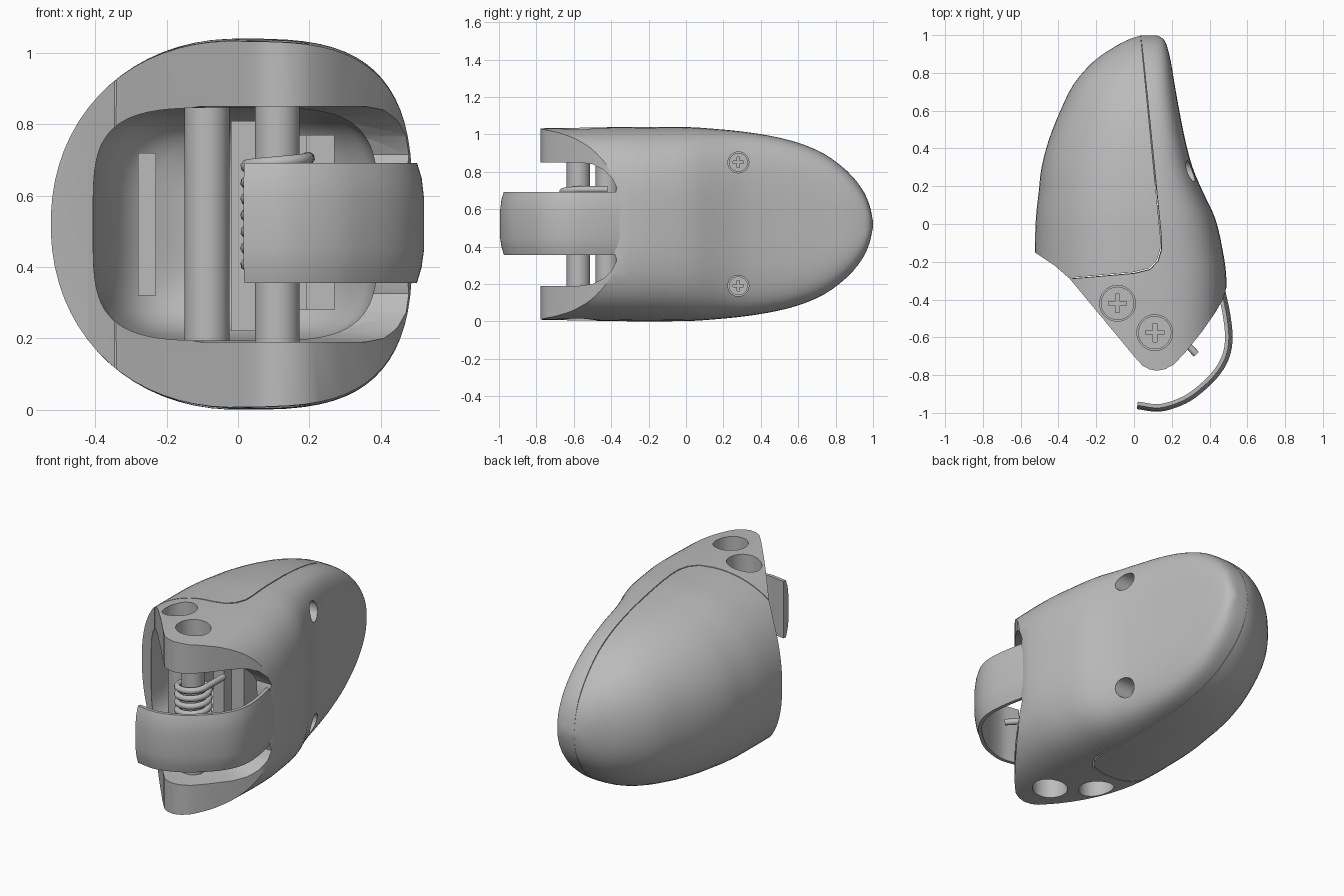
import bpy, bmesh, math
from mathutils import Vector

if "Cube" in bpy.data.objects:
    bpy.data.objects.remove(bpy.data.objects["Cube"], do_unlink=True)

GREY = bpy.data.materials.new("mid grey")
GREY.use_nodes = True
GREY.diffuse_color = (0.5, 0.5, 0.5, 1)
GREY.node_tree.nodes["Principled BSDF"].inputs["Base Color"].default_value = (0.5, 0.5, 0.5, 1)
MID = 0.52  # height of the symmetry plane


def add(name, data):
    ob = bpy.data.objects.new(name, data)
    bpy.context.scene.collection.objects.link(ob)
    data.materials.clear()
    data.materials.append(GREY)
    return ob


def skin(name, rings):
    """Closed solid through a row of rings with equal point counts."""
    bm = bmesh.new()
    vs = [[bm.verts.new(p) for p in ring] for ring in rings]
    n = len(vs[0])
    for a, b in zip(vs, vs[1:]):
        for i in range(n):
            j = (i + 1) % n
            bm.faces.new((a[i], a[j], b[j], b[i]))
    bm.faces.new(vs[0][::-1])
    bm.faces.new(vs[-1])
    bm.normal_update()
    if bm.calc_volume(signed=True) < 0:
        bmesh.ops.reverse_faces(bm, faces=bm.faces)
    me = bpy.data.meshes.new(name)
    bm.to_mesh(me)
    bm.free()
    return add(name, me)


def prism(name, pts, lo, hi, axis="Z"):
    """Extrude a flat outline: (x, y) along Z, or (y, z) along X."""
    place = (lambda u, v, w: (u, v, w)) if axis == "Z" else (lambda u, v, w: (w, u, v))
    return skin(name, [[place(u, v, w) for u, v in pts] for w in (lo, hi)])


def box(x0, x1, y0, y1):
    return [(x0, y0), (x1, y0), (x1, y1), (x0, y1)]


def circle(u, v, r, n=40):
    return [(u + r * math.cos(math.tau * i / n), v + r * math.sin(math.tau * i / n)) for i in range(n)]


def spline(pts, steps):
    """Smooth curve through points of any dimension."""
    p = [Vector(q) for q in pts]
    p = [2 * p[0] - p[1]] + p + [2 * p[-1] - p[-2]]
    out = []
    for a, b, c, d in zip(p, p[1:], p[2:], p[3:]):
        for k in range(steps):
            t = k / steps
            out.append(0.5 * (2 * b + (c - a) * t + (2 * a - 5 * b + 4 * c - d) * t * t
                              + (3 * b - a - 3 * c + d) * t ** 3))
    return out + [p[-2]]


def boolean(ob, cutter, op="DIFFERENCE"):
    mod = ob.modifiers.new("cut", "BOOLEAN")
    mod.operation, mod.object, mod.solver = op, cutter, "EXACT"
    bpy.context.view_layer.objects.active = ob
    bpy.ops.object.modifier_apply(modifier=mod.name)
    bpy.data.objects.remove(cutter, do_unlink=True)


def hull(name, left_pow, stations, n=72):
    """Loft of rounded sections: (y, left x, right x, centre x, half height, right squareness)."""
    rings = []
    for y, xl, xr, xc, h, right_pow in spline(stations, 3):
        ring = []
        for i in range(n):
            a = math.tau * (i + 0.5) / n
            c, s = math.cos(a), math.sin(a)
            e = 2 / (right_pow if c > 0 else left_pow)
            w = xr - xc if c > 0 else xc - xl
            ring.append((xc + math.copysign(w * abs(c) ** e, c), y,
                         MID + math.copysign(h * abs(s) ** e, s)))
        rings.append(ring)
    return skin(name, rings)


# Outer form of the housing
shell = hull("main_housing", 2.1, [
    (-0.95, -0.52, 0.485, 0, 0.51, 3.2), (-0.6, -0.52, 0.487, 0, 0.515, 3.2),
    (-0.3, -0.525, 0.49, 0, 0.52, 3.2), (-0.13, -0.525, 0.468, 0, 0.52, 3.2),
    (0.03, -0.52, 0.43, 0, 0.518, 3.3), (0.17, -0.505, 0.365, 0.01, 0.508, 3.5),
    (0.3, -0.49, 0.31, 0.02, 0.495, 3.8), (0.45, -0.45, 0.27, 0.03, 0.472, 4),
    (0.6, -0.39, 0.24, 0.03, 0.435, 4), (0.74, -0.32, 0.215, 0.03, 0.375, 4),
    (0.86, -0.215, 0.195, 0.04, 0.285, 3.8), (0.94, -0.1, 0.175, 0.05, 0.19, 3.5),
    (0.98, -0.02, 0.155, 0.06, 0.105, 3), (0.999, 0.04, 0.12, 0.08, 0.02, 3)])

# Hollow interior, a rounded bowl open at the nose
boolean(shell, hull("hollow_cutter", 4, [
    (-1.1, -0.402, 0.386, 0, 0.326, 4), (-0.25, -0.407, 0.391, 0, 0.327, 4),
    (-0.05, -0.39, 0.345, 0, 0.325, 4), (0.1, -0.345, 0.27, -0.02, 0.305, 4),
    (0.19, -0.27, 0.18, -0.03, 0.25, 4), (0.24, -0.14, 0.07, -0.03, 0.15, 4)]))

# Plan outline trims the nose into two lugs with upright walls
plan = [(-0.6, -0.1), (-0.42, -0.22), (-0.34, -0.29), (0, -0.7), (0.045, -0.75), (0.08, -0.769),
        (0.12, -0.777), (0.165, -0.768), (0.21, -0.745), (0.28, -0.67), (0.36, -0.57), (0.43, -0.47),
        (0.47, -0.4), (0.5, -0.3), (0.7, 0), (0.7, 1.2), (-0.7, 1.2), (-0.7, -0.1)]
boolean(shell, prism("plan_cutter", plan, -0.2, 1.3), "INTERSECT")

# Gap between the lugs, with rounded inner ends
lower = [(-1.2, 0.19), (-0.57, 0.19), (-0.5, 0.2), (-0.44, 0.23), (-0.395, 0.275), (-0.37, 0.325), (-0.38, 0.36)]
gap = lower + [(y, 2 * MID - z) for y, z in reversed(lower)]
boolean(shell, prism("gap_cutter", gap, -0.8, 0.8, "X"))

# Screw recesses in both lugs and on the side
PINS = [(-0.087, -0.42), (0.11, -0.575)]
SIDE = [(0.28, MID + 0.33), (0.28, MID - 0.33)]
for x, y in PINS:
    boolean(shell, prism("recess_cutter", circle(x, y, 0.095), 0.885, 1.3))
    boolean(shell, prism("recess_cutter", circle(x, y, 0.095), -0.3, 0.155))
for y, z in SIDE:
    boolean(shell, prism("recess_cutter", circle(y, z, 0.056), 0.19, 0.6, "X"))

# Split off the grip cover along a fine groove that closes at mid height
seam = [(0.015, 1.2), (0.14, -0.07), (0.14, -0.13), (0.122, -0.19), (0.08, -0.235), (0, -0.255),
        (-0.34, -0.285), (-0.8, -0.285), (-0.8, 1.2)]
cover = add("grip_cover", shell.data.copy())
boolean(cover, prism("cover_cutter", seam, -0.3, 1.4), "INTERSECT")
boolean(shell, skin("seam_cutter", [[(x + d, y - d, z) for x, y in seam]
                                    for z, d in ((-0.36, 0.01), (MID, 0), (1.4, 0.01))]))


# Screws with a cross slot
def screw(name, u, v, r, base, top, axis, out):
    ob = prism(name, circle(u, v, r), min(base, top), max(base, top), axis)
    for a, b in ((0.55, 0.12), (0.12, 0.55)):
        slot = box(u - a * r, u + a * r, v - b * r, v + b * r)
        ends = sorted((top - out * 0.015, top + out * 0.05))
        boolean(ob, prism("slot_cutter", slot, *ends, axis))


for i, (x, y) in enumerate(PINS):
    screw(f"upper_pin_screw_{i}", x, y, 0.088, 0.87, 0.915, "Z", 1)
    screw(f"lower_pin_screw_{i}", x, y, 0.088, 0.17, 0.125, "Z", -1)
    prism(f"pin_{i}", circle(x, y, 0.063), 0.175, 0.865)
for i, (y, z) in enumerate(SIDE):
    screw(f"side_screw_{i}", y, z, 0.05, 0.17, 0.21, "X", 1)

# Curved trigger blade
path = spline([(0.458, -0.25), (0.485, -0.36), (0.51, -0.48), (0.522, -0.6), (0.507, -0.7), (0.46, -0.79),
               (0.38, -0.875), (0.275, -0.95), (0.14, -0.993), (0.015, -0.98)], 5)
section = [(0.04, 0.355), (0.04, 0.692), (0.02, 0.692), (0.007, 0.65), (0, 0.59),
           (0, 0.45), (0.007, 0.4), (0.02, 0.355)]
rings = []
for i, p in enumerate(path):
    t = (path[min(i + 1, len(path) - 1)] - path[max(i - 1, 0)]).normalized()
    rings.append([(p.x + t.y * d, p.y - t.x * d, z) for d, z in section])
skin("trigger", rings)

# Return spring around the front pin
cx, cy = PINS[1]
a0, a1, count = 0.75, math.tau * 7, 170
coil = [(0.33, -0.69, 0.39)]
for i in range(count):
    a = a0 + (a1 - a0) * i / (count - 1)
    coil.append((cx + 0.086 * math.cos(a), cy + 0.086 * math.sin(a), 0.39 + 0.315 * i / (count - 1)))
coil.append((0.198, -0.42, 0.705))
wire = bpy.data.curves.new("return_spring", "CURVE")
wire.dimensions = "3D"
wire.bevel_depth, wire.bevel_resolution, wire.use_fill_caps = 0.018, 2, True
line = wire.splines.new("POLY")
line.points.add(len(coil) - 1)
for pt, co in zip(line.points, coil):
    pt.co = (*co, 1)
add("return_spring", wire)

# Inner blocks and rib
prism("inner_block", box(0.19, 0.27, -0.33, 0.1), 0.28, 0.77)
prism("inner_divider", box(-0.02, 0.05, -0.2, 0.26), 0.22, 0.81)
prism("inner_wall", box(0.05, 0.19, -0.1, 0.1), 0.28, 0.77)
prism("inner_rib", box(-0.28, -0.23, 0.02, 0.3), 0.32, 0.72)

# Smooth shading with sharp edges kept
bpy.ops.object.select_all(action="DESELECT")
for ob in bpy.context.scene.objects:
    if ob.type == "MESH":
        ob.select_set(True)
        bpy.context.view_layer.objects.active = ob
bpy.ops.object.shade_smooth_by_angle(angle=math.radians(32))
